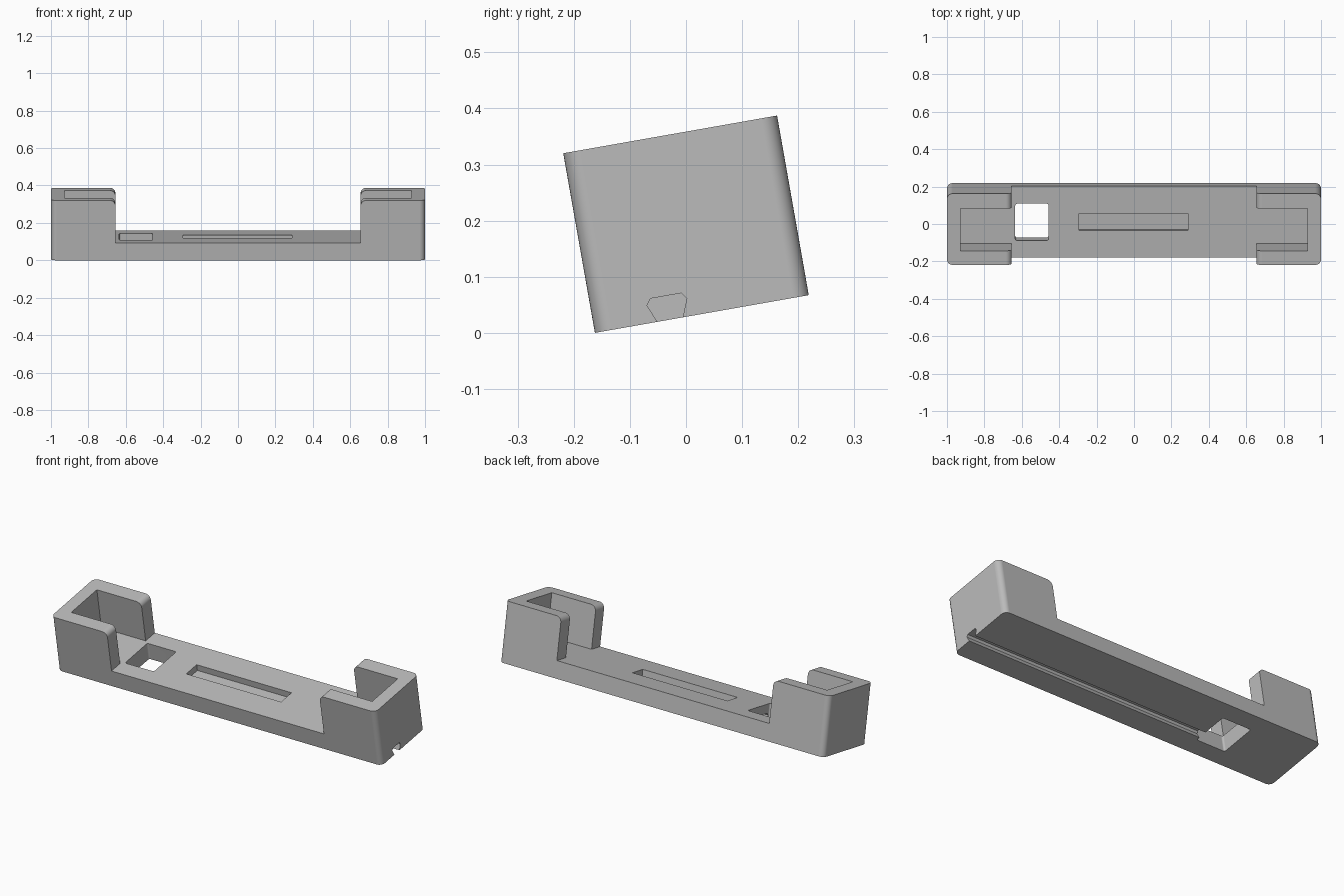
import bpy, bmesh, math
from mathutils import Matrix, Vector

cube = bpy.data.objects.get("Cube")
if cube:
    bpy.data.objects.remove(cube, do_unlink=True)

HALF_DEPTH = 0.1935
HEIGHT = 0.325
DECK = 0.094
INNER_X = 0.655
ROUND = 0.03

grey = bpy.data.materials.new("light grey plastic")
grey.use_nodes = True
color = (0.5, 0.5, 0.5, 1)
grey.diffuse_color = color
grey.node_tree.nodes["Principled BSDF"].inputs["Base Color"].default_value = color


def prism(name, points, direction, round_test=None, radius=0.01, segments=4):
    """Extrude a flat outline and optionally round the edges picked by a rule."""
    bm = bmesh.new()
    face = bm.faces.new([bm.verts.new(p) for p in points])
    ext = bmesh.ops.extrude_face_region(bm, geom=[face])
    moved = [g for g in ext["geom"] if isinstance(g, bmesh.types.BMVert)]
    bmesh.ops.translate(bm, verts=moved, vec=direction)
    bmesh.ops.recalc_face_normals(bm, faces=bm.faces[:])
    if round_test:
        edges = [e for e in bm.edges if round_test(e.verts[0].co, e.verts[1].co)]
        bmesh.ops.bevel(bm, geom=edges, offset=radius, segments=segments,
                        profile=0.5, affect='EDGES')
    mesh = bpy.data.meshes.new(name)
    bm.to_mesh(mesh)
    bm.free()
    mesh.materials.append(grey)
    obj = bpy.data.objects.new(name, mesh)
    bpy.context.collection.objects.link(obj)
    return obj


def upright(a, b):
    return (a - b).xy.length < 1e-5


def box(name, x0, x1, y0, y1, z0, z1, rounded=False):
    outline = [(x0, y0, z0), (x1, y0, z0), (x1, y1, z0), (x0, y1, z0)]
    return prism(name, outline, Vector((0, 0, z1 - z0)), upright if rounded else None)


# Cradle body: U-shaped side outline with rounded inner shoulders
half = [(1, 0), (1, HEIGHT)]
for i in range(9):
    a = math.radians(90 + i * 90 / 8)
    half.append((INNER_X + ROUND + ROUND * math.cos(a),
                 HEIGHT - ROUND + ROUND * math.sin(a)))
half.append((INNER_X, DECK))
outline = half + [(-x, z) for x, z in reversed(half)]
body = prism("cradle_body", [(x, -HALF_DEPTH, z) for x, z in outline],
             Vector((0, 2 * HALF_DEPTH, 0)),
             lambda a, b: upright(a, b) and abs(a.x) > 0.99, ROUND, 8)

# Cutters: end pockets, cable opening, deck slot
cutters = [box("pocket_cutter", min(s * 0.928, s * 0.62), max(s * 0.928, s * 0.62),
               -0.117, 0.112, DECK, 0.5) for s in (-1, 1)]
cutters.append(box("opening_cutter", -0.635, -0.457, -0.102, 0.098, -0.1, 0.2, True))
cutters.append(box("slot_cutter", -0.295, 0.29, -0.047, 0.046, 0.059, 0.2))

# Cable groove under the body, running out of the left end
right_side = [(0.022, -0.02), (0.023, 0), (0.036, 0.032), (0.028, 0.043)]
groove = right_side + [(-y, z) for y, z in reversed(right_side)]
cutters.append(prism("groove_cutter", [(-0.46, y - 0.0575, z) for y, z in groove],
                     Vector((1.6, 0, 0))))

bpy.ops.object.select_all(action='DESELECT')
bpy.context.view_layer.objects.active = body
body.select_set(True)
for cutter in cutters:
    cutter.hide_render = True
    mod = body.modifiers.new("cut", 'BOOLEAN')
    mod.operation = 'DIFFERENCE'
    mod.solver = 'EXACT'
    mod.object = cutter
    bpy.ops.object.modifier_apply(modifier=mod.name)
    bpy.data.objects.remove(cutter, do_unlink=True)

# Lean the body back and rest its front edge on the ground
tilt = math.radians(10)
body.data.transform(Matrix.Translation((0, HEIGHT * math.sin(tilt) / 2,
                                        HALF_DEPTH * math.sin(tilt)))
                    @ Matrix.Rotation(tilt, 4, 'X'))

bpy.ops.object.shade_smooth_by_angle(angle=math.radians(30))
weighted = body.modifiers.new("flat face shading", 'WEIGHTED_NORMAL')
weighted.keep_sharp = True
